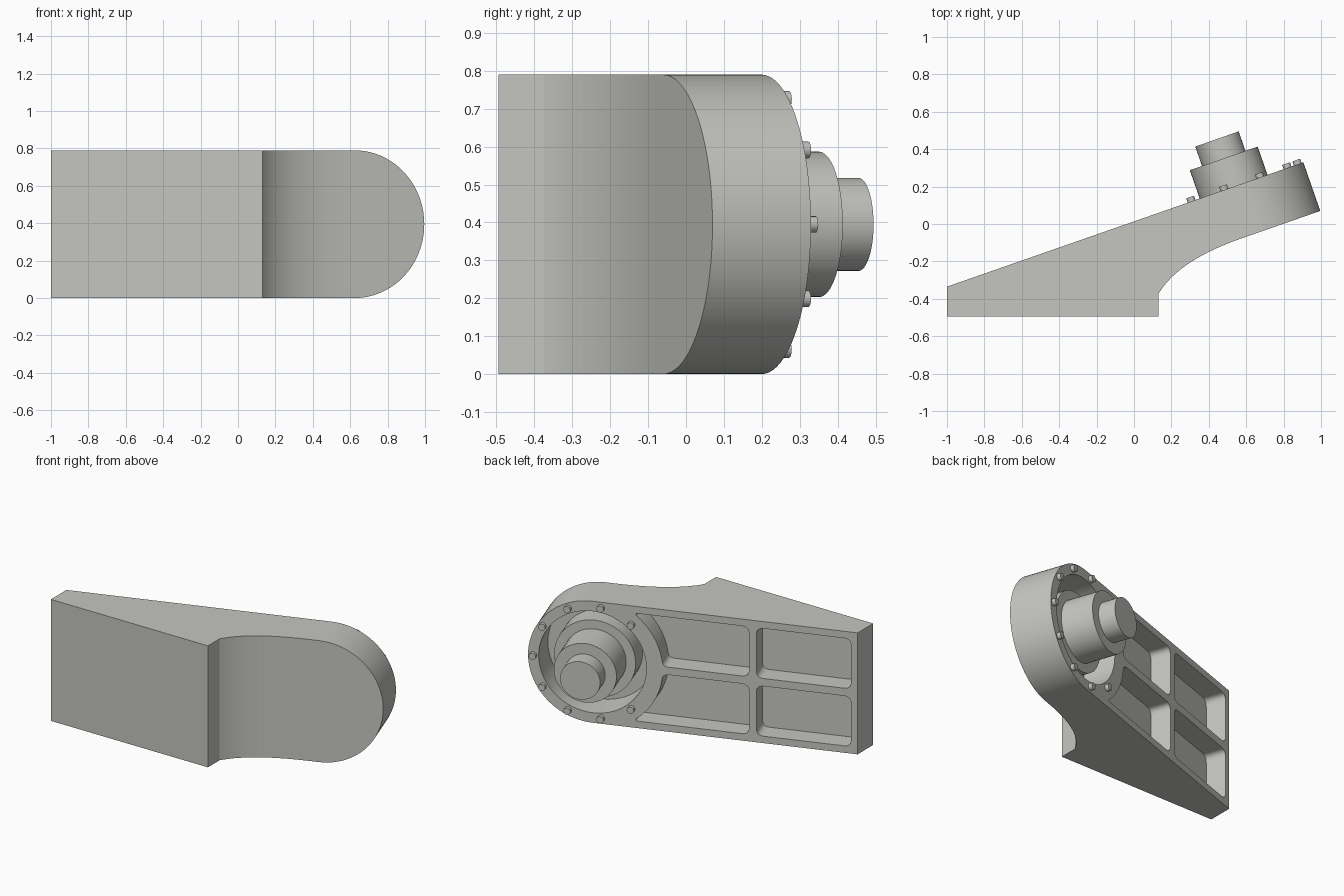
import bpy, bmesh, math
from mathutils import Vector

if "Cube" in bpy.data.objects:
    bpy.data.objects.remove(bpy.data.objects["Cube"])

# Slanted mounting face frame: s along the face, v vertical offset, n outward
ANG = math.radians(19.23)
CA, SA = math.cos(ANG), math.sin(ANG)
MID, CEN, RAD, THICK = 0.395, 1.623, 0.395, 0.275


def frame(s, v, n):
    return Vector((-1 + CA * s - SA * n, -0.335 + SA * s + CA * n, MID + v))


def upright(x, y, z):
    return Vector((x, y, z))


paint = bpy.data.materials.new("warm_grey")
paint.diffuse_color = (0.56, 0.56, 0.53, 1)
paint.use_nodes = True
paint.node_tree.nodes["Principled BSDF"].inputs["Base Color"].default_value = paint.diffuse_color


def prism(name, pts, lo, hi, place):
    """Extrude a flat outline between two levels."""
    bm = bmesh.new()
    a = [bm.verts.new(place(p[0], p[1], lo)) for p in pts]
    b = [bm.verts.new(place(p[0], p[1], hi)) for p in pts]
    bm.faces.new(a)
    bm.faces.new(b)
    for i in range(len(pts)):
        j = (i + 1) % len(pts)
        bm.faces.new((a[i], a[j], b[j], b[i]))
    bmesh.ops.recalc_face_normals(bm, faces=bm.faces)
    me = bpy.data.meshes.new(name)
    bm.to_mesh(me)
    bm.free()
    me.materials.append(paint)
    ob = bpy.data.objects.new(name, me)
    bpy.context.collection.objects.link(ob)
    return ob


def arc(s, v, r, a0, a1, n):
    return [(s + r * math.cos(math.radians(a0 + (a1 - a0) * i / n)),
             v + r * math.sin(math.radians(a0 + (a1 - a0) * i / n)))
            for i in range(n + 1)]


def circle(s, v, r, n=48):
    return arc(s, v, r, 0, 360, n)[:-1]


def rounded(corners):
    """Outline from (s, v, corner radius) triples."""
    out = []
    for i, (s, v, r) in enumerate(corners):
        p = Vector((s, v))
        if r == 0:
            out.append(p)
            continue
        q0 = Vector(corners[i - 1][:2])
        q1 = Vector(corners[(i + 1) % len(corners)][:2])
        a = p + (q0 - p).normalized() * r
        b = p + (q1 - p).normalized() * r
        for k in range(7):
            t = k / 6
            out.append(a * (1 - t) ** 2 + p * 2 * t * (1 - t) + b * t * t)
    return out


def boolean(ob, cutter, op):
    cutter.hide_render = True
    mod = ob.modifiers.new("cut", 'BOOLEAN')
    mod.object, mod.operation, mod.solver = cutter, op, 'EXACT'
    bpy.context.view_layer.update()
    dg = bpy.context.evaluated_depsgraph_get()
    me = bpy.data.meshes.new_from_object(ob.evaluated_get(dg))
    ob.modifiers.clear()
    ob.data = me
    bpy.data.objects.remove(cutter)


def smooth(ob):
    ob.data.shade_smooth()
    ob.data.set_sharp_from_angle(angle=math.radians(30))


# Body: wedge with a scooped underside
p0, p1 = Vector((0.13, -0.375)), Vector((0.21, -0.24))
p3 = frame(1.577, 0, -THICK).to_2d()
p2 = p3 - Vector((CA, SA)) * 0.22
scoop = []
for i in range(17):
    t = i / 16
    scoop.append(p0 * (1 - t) ** 3 + p1 * 3 * t * (1 - t) ** 2
                 + p2 * 3 * t * t * (1 - t) + p3 * t ** 3)
outline = [(-1, -0.335), (-1, -0.495), (0.13, -0.495)] + scoop
outline += [frame(2.2, 0, -THICK).to_2d(), frame(2.2, 0, 0).to_2d()]
body = prism("body", outline, -0.1, 0.9, upright)

# Rounded end
stadium = [(-0.6, -RAD)] + arc(CEN, 0, RAD, -90, 90, 40) + [(-0.6, RAD)]
boolean(body, prism("end_shape", stadium, -0.9, 0.3, frame), 'INTERSECT')

# Round recess around the shaft
boolean(body, prism("recess_cutter", circle(CEN, 0, 0.33, 64), -0.2, 0.1, frame),
        'DIFFERENCE')

# Four lightening pockets, the inner pair curved around the recess
LO, HI, C = 0.025, 0.35, 0.045
ARC_R = 0.43
for side in (1, -1):
    outer = [(0.04, LO, C), (0.62, LO, C), (0.62, HI, C), (0.04, HI, C)]
    inner = [(0.665, HI, C), (0.665, LO, C)]
    for i in range(9):
        v = LO + (HI - LO) * i / 8
        inner.append((CEN - math.sqrt(ARC_R ** 2 - v * v), v,
                      0.035 if i in (0, 8) else 0))
    for shape in (outer, inner):
        pts = rounded([(s, v * side, r) for s, v, r in shape])
        boolean(body, prism("pocket_cutter", pts, -0.13, 0.1, frame), 'DIFFERENCE')
smooth(body)

# Stepped shaft
for name, r, lo, hi in (("shaft_base", 0.25, -0.21, -0.05),
                        ("shaft_collar", 0.192, -0.06, 0.16),
                        ("shaft_tip", 0.123, 0.15, 0.27)):
    smooth(prism(name, circle(CEN, 0, r), lo, hi, frame))

# Bolts on an eleven-step ring, leaving out the two beside the pockets
for k in range(-4, 5):
    a = k * 2 * math.pi / 11
    pts = circle(CEN + 0.363 * math.cos(a), 0.363 * math.sin(a), 0.022, 16)
    smooth(prism("bolt", pts, -0.02, 0.024, frame))
